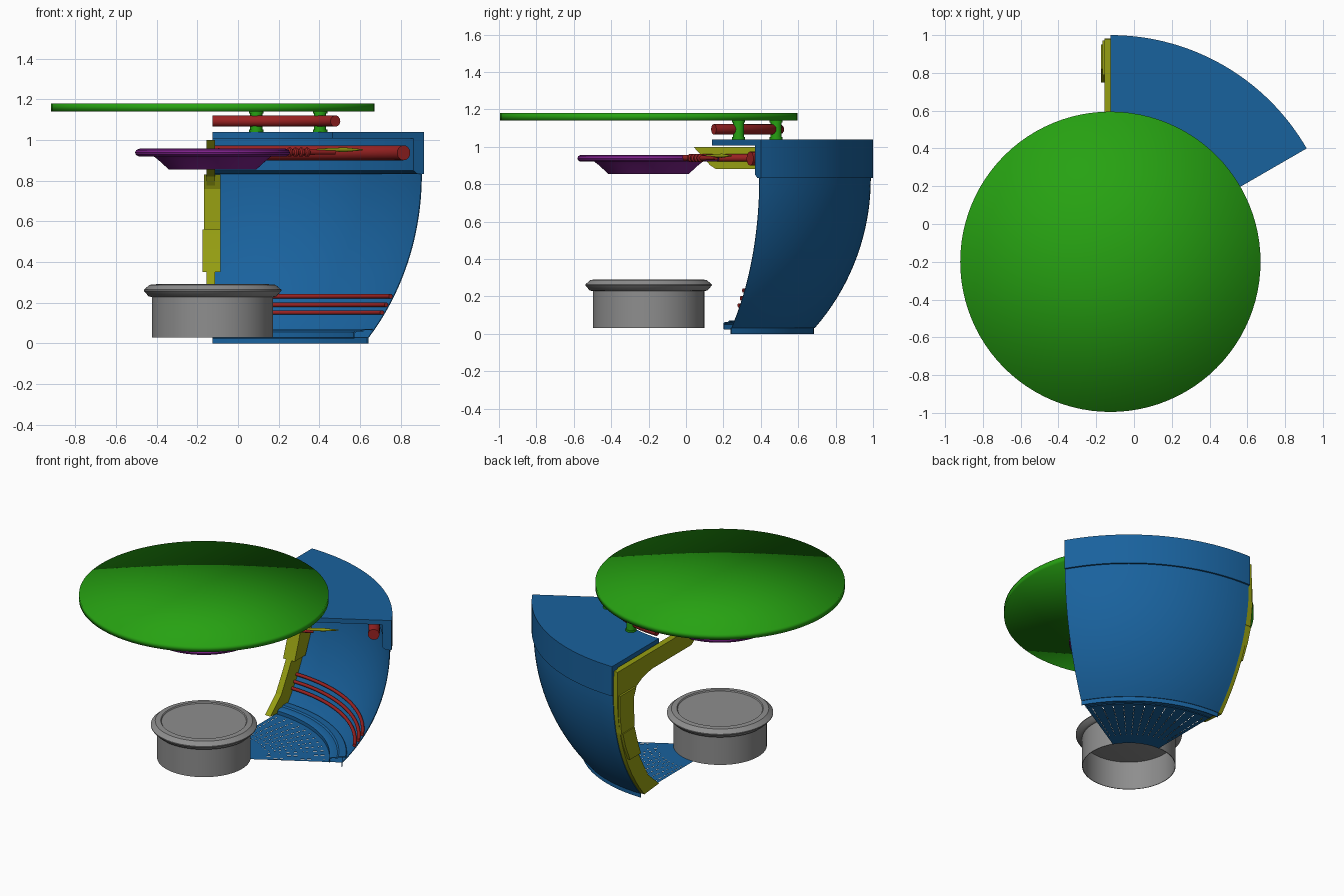
import bpy, bmesh
from math import sin, cos, radians, sqrt

if "Cube" in bpy.data.objects:
    bpy.data.objects.remove(bpy.data.objects["Cube"])

CX, CY = -0.125, -0.2          # common axis of all revolved parts
COLORS = {"blue": (0.0097, 0.122, 0.34, 1), "green": (0.02, 0.36, 0.006, 1),
          "yellow": (0.305, 0.345, 0.006, 1), "red": (0.32, 0.016, 0.016, 1),
          "purple": (0.2, 0.015, 0.25, 1), "grey": (0.27, 0.27, 0.27, 1)}
MATS = {}
for key, col in COLORS.items():
    MATS[key] = bpy.data.materials.new(key)
    MATS[key].diffuse_color = col


def pol(r, deg, z):
    return (CX + r * cos(radians(deg)), CY + r * sin(radians(deg)), z)


def finish(name, bm, color, angle=35):
    bmesh.ops.remove_doubles(bm, verts=bm.verts, dist=1e-5)
    bmesh.ops.recalc_face_normals(bm, faces=bm.faces)
    me = bpy.data.meshes.new(name)
    bm.to_mesh(me)
    bm.free()
    ob = bpy.data.objects.new(name, me)
    bpy.context.collection.objects.link(ob)
    me.materials.append(MATS[color])
    bpy.ops.object.select_all(action='DESELECT')
    ob.select_set(True)
    bpy.context.view_layer.objects.active = ob
    bpy.ops.object.shade_smooth_by_angle(angle=radians(angle))
    return ob


def revolve(name, prof, color, a0=0, a1=360, n=96, closed=False, angle=35):
    """Spin an (r, z) profile about the common axis; cap a closed partial spin."""
    bm = bmesh.new()
    rings = [[bm.verts.new(pol(r, a0 + (a1 - a0) * i / n, z)) for r, z in prof]
             for i in range(n + 1)]
    m = len(prof)
    for A, B in zip(rings, rings[1:]):
        for j in range(m if closed else m - 1):
            k = (j + 1) % m
            bm.faces.new((A[j], B[j], B[k], A[k]))
    if closed and a1 - a0 < 360:
        bm.faces.new(rings[0])
        bm.faces.new(rings[-1])
    return finish(name, bm, color, angle)


def sector(name, prof, color):
    return revolve(name, prof, color, 30, 90, 36, True)


def arc_tube(name, r, z, rad, color):
    prof = [(r + rad * cos(radians(t)), z + rad * sin(radians(t))) for t in range(0, 360, 24)]
    return sector(name, prof, color)


def plate(name, prof, x0, x1, color):
    """Extrude an (r, z) outline lying in the 90 degree plane from x0 to x1."""
    bm = bmesh.new()
    f = bm.faces.new([bm.verts.new((x0, CY + r, z)) for r, z in prof])
    g = bmesh.ops.extrude_face_region(bm, geom=[f])["geom"]
    bmesh.ops.translate(bm, vec=(x1 - x0, 0, 0),
                        verts=[v for v in g if isinstance(v, bmesh.types.BMVert)])
    bm.faces.new([v for v in f.verts]) if not f.is_valid else None
    return finish(name, bm, color, 15)


def lathe_at(name, prof, x, y, color, n=20):
    ob = revolve(name, prof, color, 0, 360, n)
    for v in ob.data.vertices:
        v.co.x += x - CX
        v.co.y += y - CY
    return ob


def radial(name, prof, color, z, deg, dx=0.0, n=16):
    """Turned rod lying along a radius; prof is (distance from axis, rod radius)."""
    bm = bmesh.new()
    d = radians(deg)
    rings = []
    for r, w in prof:
        x, y, _ = pol(r, deg, 0)
        ts = [radians(360 * k / n) for k in range(n)]
        rings.append([bm.verts.new((x + dx - sin(d) * w * cos(t), y + cos(d) * w * cos(t),
                                    z + w * sin(t))) for t in ts])
    for A, B in zip(rings, rings[1:]):
        for k in range(n):
            bm.faces.new((A[k], A[(k + 1) % n], B[(k + 1) % n], B[k]))
    bm.faces.new(rings[0])
    bm.faces.new(rings[-1])
    return finish(name, bm, color)


def wall_r(z, off=0.0):
    """Radius of the bowl-shaped wall at height z."""
    return 1.188 - (1.217 - sqrt(1.217 ** 2 - (0.83 - z) ** 2)) - off


# curved wall sector
zs = [0.03 + 0.81 * i / 20 for i in range(21)]
sector("curved_wall", [(wall_r(z), z) for z in zs] +
       [(wall_r(z, 0.005), z) for z in reversed(zs)], "blue")

# upper wall with roof overhang
sector("roof_and_upper_wall", [(0.68, 1.04), (1.2, 1.04), (1.2, 0.832), (1.165, 0.832),
                               (1.14, 0.85), (1.14, 1.008), (0.68, 1.008)], "blue")

# base ring and hollow stepped ledge
sector("base_ring", [(0.878, 0.0), (0.884, 0.0), (0.884, 0.03), (0.878, 0.03)], "blue")
ledge = [(0.80, 0.03), (0.80, 0.055), (0.815, 0.064), (0.85, 0.064), (0.86, 0.072), (0.905, 0.072)]
sector("base_ledge", ledge + [(r + 0.005, z - 0.006) for r, z in reversed(ledge)], "blue")

# floor with rows of narrow slots
bm = bmesh.new()
angs, rads = [30.0], [0.295]
for i in range(12):
    a = 32.5 + 5 * i
    angs += [a - 0.17, a + 0.17]
angs.append(90.0)
for i in range(9):
    rads += [0.40 + 0.043 * i, 0.425 + 0.043 * i]
rads.append(0.88)
grid = [[bm.verts.new(pol(r, a, 0.03)) for r in rads] for a in angs]
for i in range(len(angs) - 1):
    for j in range(len(rads) - 1):
        if not (i % 2 and j % 2):
            bm.faces.new((grid[i][j], grid[i][j + 1], grid[i + 1][j + 1], grid[i + 1][j]))
finish("slotted_floor", bm, "blue")

# yellow rib along the 90 degree edge, with thick blocks
zr = [0.03 + 0.8 * i / 12 for i in range(13)]
rib = [(wall_r(z, 0.005), z) for z in zr] + [(1.18, 1.0), (0.24, 1.0), (0.33, 0.9), (0.36, 0.88),
      (0.8, 0.88), (0.9, 0.86), (0.98, 0.82), (1.04, 0.74), (1.05, 0.65), (1.03, 0.5),
      (0.97, 0.38), (0.91, 0.27), (0.84, 0.15), (0.72, 0.045)]
plate("edge_rib", rib, -0.155, -0.112, "yellow")
plate("rib_block_upper", [(1.01, 0.56), (1.155, 0.56), (1.172, 0.7), (1.172, 0.83), (0.99, 0.83),
                          (1.02, 0.76)], -0.168, -0.085, "yellow")
plate("rib_block_lower", [(0.95, 0.35), (1.07, 0.35), (1.12, 0.46), (1.15, 0.56), (1.02, 0.56),
                          (0.99, 0.46)], -0.175, -0.085, "yellow")
radial("rib_arm_rod", [(0.26, 0.02), (0.54, 0.02)], "red", 0.94, 90, 0.03)

# red pipes
arc_tube("roof_pipe", 0.697, 1.093, 0.028, "red")
arc_tube("upper_wall_pipe", 1.085, 0.937, 0.037, "red")
for i, z in enumerate((0.152, 0.19, 0.232)):
    arc_tube(f"lower_wall_rail_{i + 1}", wall_r(z, 0.02), z, 0.011, "red")

# green top disc, shaded smooth right across its rim, and its posts
revolve("top_disc", [(0, 1.14), (0.795, 1.14), (0.795, 1.18), (0, 1.18)], "green", angle=180)
for i, a in enumerate((42.3, 72.5)):
    x, y, _ = pol(0.715, a, 0)
    lathe_at(f"disc_post_{i + 1}", [(0, 1.04), (0.035, 1.04), (0.035, 1.052), (0.03, 1.052),
             (0.03, 1.13), (0.035, 1.13), (0.035, 1.142), (0, 1.142)], x, y, "green")

# purple hanging dish
revolve("hanging_dish", [(0, 0.855), (0.215, 0.855), (0.27, 0.905), (0.29, 0.92), (0.365, 0.92),
                         (0.378, 0.928), (0.381, 0.938), (0.376, 0.95), (0.36, 0.957),
                         (0, 0.957)], "purple")

# grey central drum: open tube with a flanged lid
revolve("drum_body", [(0.298, 0.03), (0.298, 0.235), (0.294, 0.235), (0.294, 0.03),
                      (0.298, 0.03)], "grey")
revolve("drum_lid", [(0, 0.235), (0.3, 0.228), (0.315, 0.232), (0.338, 0.258), (0.338, 0.264),
                     (0.31, 0.288), (0.275, 0.291), (0.27, 0.284), (0, 0.284)], "grey")

# ribbed red arm with a tapered yellow tip, lying along the 30 degree edge
ribs = []
for i in range(4):
    s = 0.43 + 0.033 * i
    ribs += [(s, 0.014), (s + 0.006, 0.022), (s + 0.018, 0.022), (s + 0.024, 0.014)]
radial("ribbed_arm", [(0.37, 0.016)] + ribs + [(0.6, 0.012), (0.7, 0.012)], "red", 0.94, 31)
radial("arm_tip", [(0.6, 0.006), (0.76, 0.011), (0.86, 0.003)], "yellow", 0.952, 31)

for m in bpy.data.materials:
    if m.users and not m.is_grease_pencil:
        m.use_nodes = True
        m.node_tree.nodes["Principled BSDF"].inputs["Base Color"].default_value = m.diffuse_color
